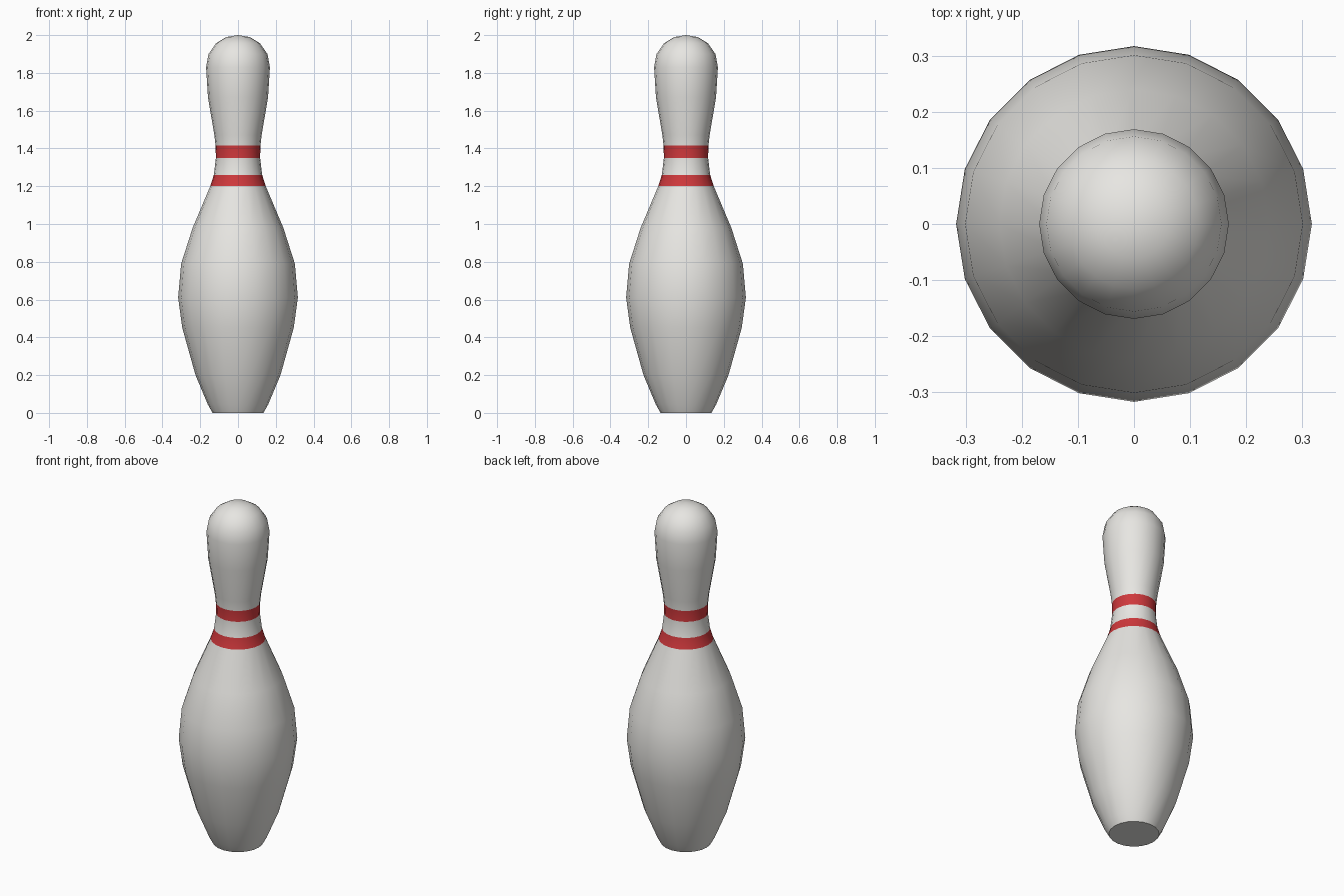
import bpy
import bmesh
from math import cos, sin, pi, radians

SIDES = 20

cube = bpy.data.objects.get("Cube")
if cube:
    bpy.data.objects.remove(cube, do_unlink=True)


def make_material(name, rgb):
    mat = bpy.data.materials.new(name)
    mat.use_nodes = True
    mat.diffuse_color = (*rgb, 1)
    mat.node_tree.nodes["Principled BSDF"].inputs["Base Color"].default_value = (*rgb, 1)
    return mat


white = make_material("warm_white", (0.8, 0.79, 0.76))
red = make_material("stripe_red", (0.62, 0.04, 0.045))

# Lathe outline from base to head: (radius, height)
profile = [
    (0.135, 0), (0.16, 0.045), (0.225, 0.2), (0.295, 0.45), (0.317, 0.61),
    (0.301, 0.79), (0.24, 0.98), (0.147, 1.2), (0.128, 1.26), (0.117, 1.35),
    (0.119, 1.415), (0.125, 1.47), (0.159, 1.67), (0.169, 1.83),
    (0.156, 1.9), (0.116, 1.957), (0.062, 1.99),
]
stripes = [(1.2, 1.26), (1.35, 1.415)]

# Rings joined by quads, closed by a flat base and a rounded crown
bm = bmesh.new()
rings = [[bm.verts.new((r * cos(2 * pi * i / SIDES), r * sin(2 * pi * i / SIDES), z))
          for i in range(SIDES)] for r, z in profile]
for low, high in zip(rings, rings[1:]):
    for i in range(SIDES):
        j = (i + 1) % SIDES
        bm.faces.new((low[i], low[j], high[j], high[i]))
bm.faces.new(rings[0][::-1])
crown = bm.verts.new((0, 0, 2))
for i in range(SIDES):
    bm.faces.new((rings[-1][i], rings[-1][(i + 1) % SIDES], crown))

# Red neck bands
for face in bm.faces:
    z = face.calc_center_median().z
    face.material_index = int(any(a < z < b for a, b in stripes))

mesh = bpy.data.meshes.new("pin_body")
bm.to_mesh(mesh)
bm.free()
mesh.materials.append(white)
mesh.materials.append(red)
pin = bpy.data.objects.new("pin_body", mesh)
bpy.context.collection.objects.link(pin)

# Smooth sides with a crisp base edge
bpy.ops.object.select_all(action="DESELECT")
pin.select_set(True)
bpy.context.view_layer.objects.active = pin
bpy.ops.object.shade_smooth_by_angle(angle=radians(40))
